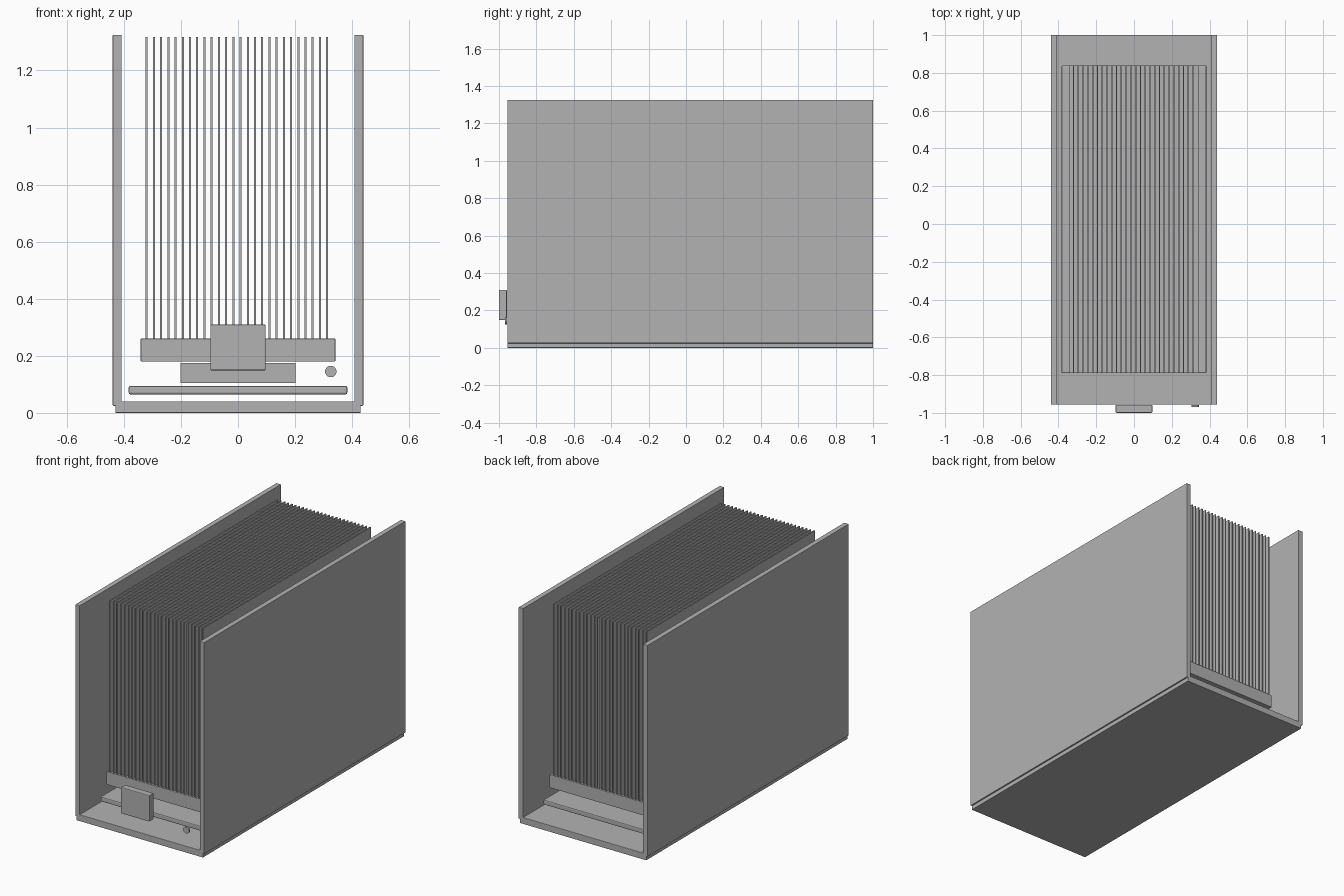
import bpy
import bmesh
from math import pi
from mathutils import Matrix

cube = bpy.data.objects.get("Cube")
if cube:
    bpy.data.objects.remove(cube, do_unlink=True)

GREY = (0.448, 0.448, 0.448, 1.0)
mat = bpy.data.materials.new("plain grey")
mat.use_nodes = True
mat.diffuse_color = GREY
mat.node_tree.nodes["Principled BSDF"].inputs["Base Color"].default_value = GREY


def finish(name, bm, bevel=0.0):
    bmesh.ops.recalc_face_normals(bm, faces=bm.faces)
    mesh = bpy.data.meshes.new(name)
    bm.to_mesh(mesh)
    bm.free()
    mesh.materials.append(mat)
    obj = bpy.data.objects.new(name, mesh)
    bpy.context.collection.objects.link(obj)
    if bevel:
        mod = obj.modifiers.new("Bevel", "BEVEL")
        mod.width = bevel
        mod.segments = 2
    return obj


def add_box(bm, x, y, z):
    """Box from (low, high) ranges on each axis."""
    spans = (x, y, z)
    size = Matrix.Diagonal([b - a for a, b in spans] + [1])
    centre = Matrix.Translation([(a + b) / 2 for a, b in spans])
    bmesh.ops.create_cube(bm, size=1, matrix=centre @ size)


def box(name, x, y, z, bevel=0.0):
    bm = bmesh.new()
    add_box(bm, x, y, z)
    return finish(name, bm, bevel)


def disc(bm, x, z, radius, y):
    place = Matrix.Translation((x, sum(y) / 2, z)) @ Matrix.Rotation(pi / 2, 4, "X")
    bmesh.ops.create_cone(bm, cap_ends=True, segments=32, radius1=radius,
                          radius2=radius, depth=y[1] - y[0], matrix=place)


# Open channel housing: half profile mirrored, then extruded along y
FRONT, BACK = -0.955, 1.0
half = [(0.43, 0), (0.43, 0.025), (0.439, 0.025), (0.439, 1.325),
        (0.408, 1.325), (0.408, 0.04)]
profile = half + [(-x, z) for x, z in reversed(half)]
bm = bmesh.new()
face = bm.faces.new([bm.verts.new((x, FRONT, z)) for x, z in profile])
side = bmesh.ops.extrude_face_region(bm, geom=[face])["geom"]
bmesh.ops.translate(bm, vec=(0, BACK - FRONT, 0),
                    verts=[v for v in side if isinstance(v, bmesh.types.BMVert)])
finish("channel_housing", bm, 0.002)

# Circuit board, chip and heat sink base
DEPTH = (-0.79, 0.84)
box("circuit_board", (-0.383, 0.383), DEPTH, (0.065, 0.095), 0.006)
box("chip", (-0.202, 0.202), (-0.177, 0.227), (0.104, 0.174))
box("heat_sink_base", (-0.341, 0.341), DEPTH, (0.18, 0.26), 0.002)

# Row of thin cooling fins
bm = bmesh.new()
for i in range(26):
    x = -0.32 + i * 0.0253
    add_box(bm, (x - 0.0035, x + 0.0035), DEPTH, (0.26, 1.317))
finish("cooling_fins", bm)

# Front connector block and round button
box("front_connector", (-0.097, 0.097), (-1.0, -0.958), (0.148, 0.31), 0.005)
bm = bmesh.new()
disc(bm, 0.325, 0.145, 0.02, (-0.968, -0.957))
button = finish("front_button", bm)
bpy.ops.object.select_all(action="DESELECT")
button.select_set(True)
bpy.context.view_layer.objects.active = button
bpy.ops.object.shade_smooth_by_angle()
